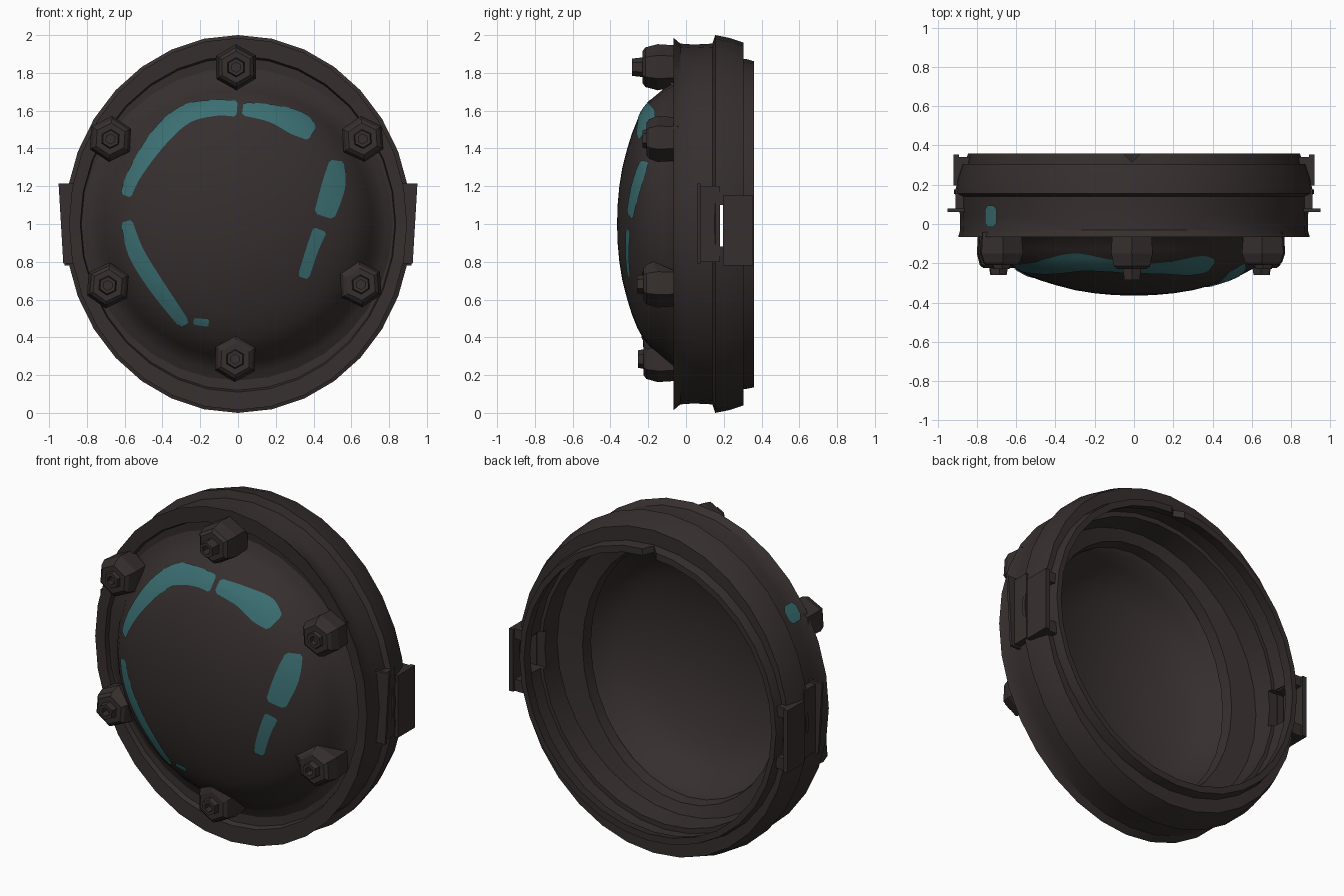
import bpy, bmesh, math
from mathutils import Vector

if "Cube" in bpy.data.objects:
    bpy.data.objects.remove(bpy.data.objects["Cube"])


def material(name, rgb):
    m = bpy.data.materials.new(name)
    m.diffuse_color = (*rgb, 1)
    m.use_nodes = True
    m.node_tree.nodes["Principled BSDF"].inputs["Base Color"].default_value = m.diffuse_color
    return m


BROWN = material("dark_brown_metal", (0.037, 0.028, 0.0275))
TEAL = material("teal_glaze", (0.043, 0.157, 0.168))
SEG = 32


def finish(name, bm, mat, smooth=None, recalc=True):
    if recalc:
        bmesh.ops.recalc_face_normals(bm, faces=bm.faces[:])
    me = bpy.data.meshes.new(name)
    bm.to_mesh(me)
    bm.free()
    me.materials.append(mat)
    ob = bpy.data.objects.new(name, me)
    bpy.context.collection.objects.link(ob)
    if smooth:
        bpy.ops.object.select_all(action='DESELECT')
        ob.select_set(True)
        bpy.context.view_layer.objects.active = ob
        bpy.ops.object.shade_smooth_by_angle(angle=math.radians(smooth))
    return ob


def lathe(name, profile, smooth=30):
    """Spin a closed (y, x radius, z radius) section about the y axis."""
    bm = bmesh.new()
    rings = []
    for y, rx, rz in profile:
        if rx == 0:
            rings.append([bm.verts.new((0, y, 1))] * SEG)
            continue
        rings.append([bm.verts.new((rx * math.cos(math.tau * i / SEG), y,
                                    1 + rz * math.sin(math.tau * i / SEG)))
                      for i in range(SEG)])
    for a, b in zip(rings, rings[1:] + rings[:1]):
        for i in range(SEG):
            j = (i + 1) % SEG
            vs = list(dict.fromkeys((a[i], a[j], b[j], b[i])))
            if len(vs) > 2:
                bm.faces.new(vs)
    return finish(name, bm, BROWN, smooth)


def box(bm, lo, hi):
    v = bmesh.ops.create_cube(bm, size=1)["verts"]
    for q in v:
        q.co = Vector([(a + b) / 2 + c * (b - a) for a, b, c in zip(lo, hi, q.co)])
    return v


def cut(target, bm, name):
    cutter = finish(name, bm, BROWN)
    cutter.hide_render = True
    cutter.hide_viewport = True
    mod = target.modifiers.new(name, 'BOOLEAN')
    mod.operation = 'DIFFERENCE'
    mod.object = cutter


# Flanged housing ring, hollow and stepped inside, slotted at both sides
housing = lathe("housing_ring", [
    (-.06, .835, .89), (-.065, .895, .985), (-.03, .885, .955), (.04, .887, .95),
    (.14, .89, .955), (.155, .918, 1.0), (.23, .91, .985), (.305, .885, .96),
    (.305, .84, .86), (.20, .83, .86), (.20, .81, .83), (.07, .80, .82),
    (.045, .65, .76), (-.02, .64, .75), (-.03, .83, .88)])
bm = bmesh.new()
for s in (1, -1):
    box(bm, (s * .86 - .16, .175, .88), (s * .86 + .16, .285, 1.10))
cut(housing, bm, "slot_cutter")

# Back lip with a small notch at the top
lip = lathe("back_lip", [(.295, .86, .875), (.325, .855, .872), (.36, .845, .865),
                         (.36, .815, .825), (.295, .82, .84)])
bm = bmesh.new()
bmesh.ops.create_cone(bm, cap_ends=True, segments=4, radius1=.06, radius2=.06, depth=.4)
bmesh.ops.translate(bm, verts=bm.verts[:], vec=(-.01, .375, 1.85))
cut(lip, bm, "notch_cutter")

# Domed front shell
DOME = [(0, -.365), (.1, -.362), (.2, -.353), (.3, -.337), (.4, -.311), (.48, -.286),
        (.55, -.258), (.61, -.225), (.66, -.185), (.71, -.125), (.745, -.07),
        (.785, -.045), (.83, -.025)]
outer = [(y, r, r) for r, y in DOME]
inner = [(y + .03, r * .96, r * .96) for r, y in reversed(DOME)]
lathe("front_dome", outer + inner, 40)


def dome_y(x, z):
    r = math.hypot(x, z - 1)
    for (r0, y0), (r1, y1) in zip(DOME, DOME[1:]):
        if r <= r1:
            return y0 + (y1 - y0) * (r - r0) / (r1 - r0)
    return DOME[-1][1]


def catmull(p, i, t):
    a, b, c, d = (p[max(0, min(len(p) - 1, i + k))] for k in (-1, 0, 1, 2))
    return .5 * (2 * b + (c - a) * t + (2 * a - 5 * b + 4 * c - d) * t * t
                 + (3 * b - a - 3 * c + d) * t ** 3)


def strip(name, points):
    """Thin painted band laid on the dome; points are (x, z, width)."""
    p = [Vector(q) for q in points]
    line = [catmull(p, i, t / 6) for i in range(len(p) - 1) for t in range(6)] + [p[-1]]
    bm, rows, n = bmesh.new(), [], len(line) - 1
    for i, q in enumerate(line):
        d = (line[min(n, i + 1)] - line[max(0, i - 1)]).to_2d().normalized()
        w = q.z / 2 * (.7 if i in (0, n) else 1)
        row = []
        for k in range(-3, 4):
            x, z = q.x - d.y * w * k / 3, q.y + d.x * w * k / 3
            row.append(bm.verts.new((x, dome_y(x, z) - .006, z)))
        rows.append(row)
    for a, b in zip(rows, rows[1:]):
        for k in range(6):
            bm.faces.new((a[k], a[k + 1], b[k + 1], b[k]))
    bm.normal_update()
    if sum(f.normal.y for f in bm.faces) > 0:
        bmesh.ops.reverse_faces(bm, faces=bm.faces[:])
    finish(name, bm, TEAL, 40, recalc=False)


strip("teal_band_upper_left", [(-.595, 1.15, .06), (-.545, 1.27, .075), (-.42, 1.455, .10),
                               (-.28, 1.58, .10), (-.12, 1.615, .085), (-.005, 1.61, .085)])
strip("teal_band_upper_right", [(.025, 1.61, .07), (.18, 1.585, .095), (.31, 1.535, .13),
                                (.395, 1.48, .09)])
strip("teal_band_right", [(.525, 1.335, .08), (.505, 1.2, .125), (.455, 1.04, .11)])
strip("teal_band_lower_right", [(.435, .97, .075), (.395, .87, .065), (.345, .715, .06)])
strip("teal_band_lower_left", [(-.59, 1.015, .06), (-.54, .85, .085), (-.43, .67, .085),
                               (-.28, .465, .06)])
strip("teal_band_bottom", [(-.235, .485, .035), (-.155, .475, .04)])

# Teal patch on the outside of the ring
bm = bmesh.new()
rows = []
for k in range(5):
    a = math.radians(141 + 6.5 * k / 4)
    dy = .055 if 0 < k < 4 else .035
    rows.append([bm.verts.new((.9 * math.cos(a), y, 1 + .963 * math.sin(a)))
                 for y in (.04 - dy, .04 + dy)])
for a, b in zip(rows, rows[1:]):
    bm.faces.new((a[0], a[1], b[1], b[0]))
bm.normal_update()
if sum(f.normal.z for f in bm.faces) < 0:
    bmesh.ops.reverse_faces(bm, faces=bm.faces[:])
finish("teal_ring_patch", bm, TEAL, recalc=False)


def bolt(name, x, z, top, nub):
    """Faceted head with a small hollow stud; its foot follows the dome."""
    bm = bmesh.new()
    turn = math.atan2(z - 1, x)
    section = [(0, .115), (-.15, .122), (top + .015, .105), (top, .085),
               (top, .052), (nub, .046), (nub, .026), (top + .01, .026)]
    rings = []
    for k, (y, r) in enumerate(section):
        ring = []
        for i in range(6):
            a = turn + math.tau * i / 6
            px, pz = x + r * math.cos(a), z + r * math.sin(a)
            foot = min(-.04, dome_y(px, pz) + .008)
            ring.append(bm.verts.new((px, foot if k == 0 else min(y, foot - .012), pz)))
        rings.append(ring)
    for a, b in zip(rings, rings[1:]):
        for i in range(6):
            j = (i + 1) % 6
            bm.faces.new((a[i], a[j], b[j], b[i]))
    bm.faces.new(rings[-1])
    finish(name, bm, BROWN)


for i, (x, z, top, nub) in enumerate([
        (-.01, 1.83, -.23, -.285), (-.675, 1.45, -.21, -.23), (.66, 1.45, -.21, -.23),
        (-.69, .675, -.225, -.26), (.65, .68, -.225, -.26), (-.015, .285, -.225, -.255)]):
    bolt(f"bolt_{i + 1}", x, z, top, nub)

# Side lugs: a thin fin and plate on the ring, and a raised rear plate on two legs
for s, side in ((1, "right"), (-1, "left")):
    bm = bmesh.new()
    fin = box(bm, (.86, .062, .79), (.95, .078, 1.215))
    box(bm, (.86, .07, .80), (.908, .18, 1.20))
    for v in fin:
        if v.co.x > .9 and v.co.z < 1:
            v.co.x -= .025
    for v in bm.verts:
        v.co.x *= s
    finish(f"{side}_fin", bm, BROWN)
    bm = bmesh.new()
    box(bm, (.89, .195, .78), (.918, .355, 1.15))
    box(bm, (.83, .21, .78), (.90, .34, .85))
    box(bm, (.83, .21, 1.09), (.90, .34, 1.15))
    for v in bm.verts:
        v.co.x *= s
    finish(f"{side}_lug", bm, BROWN)
